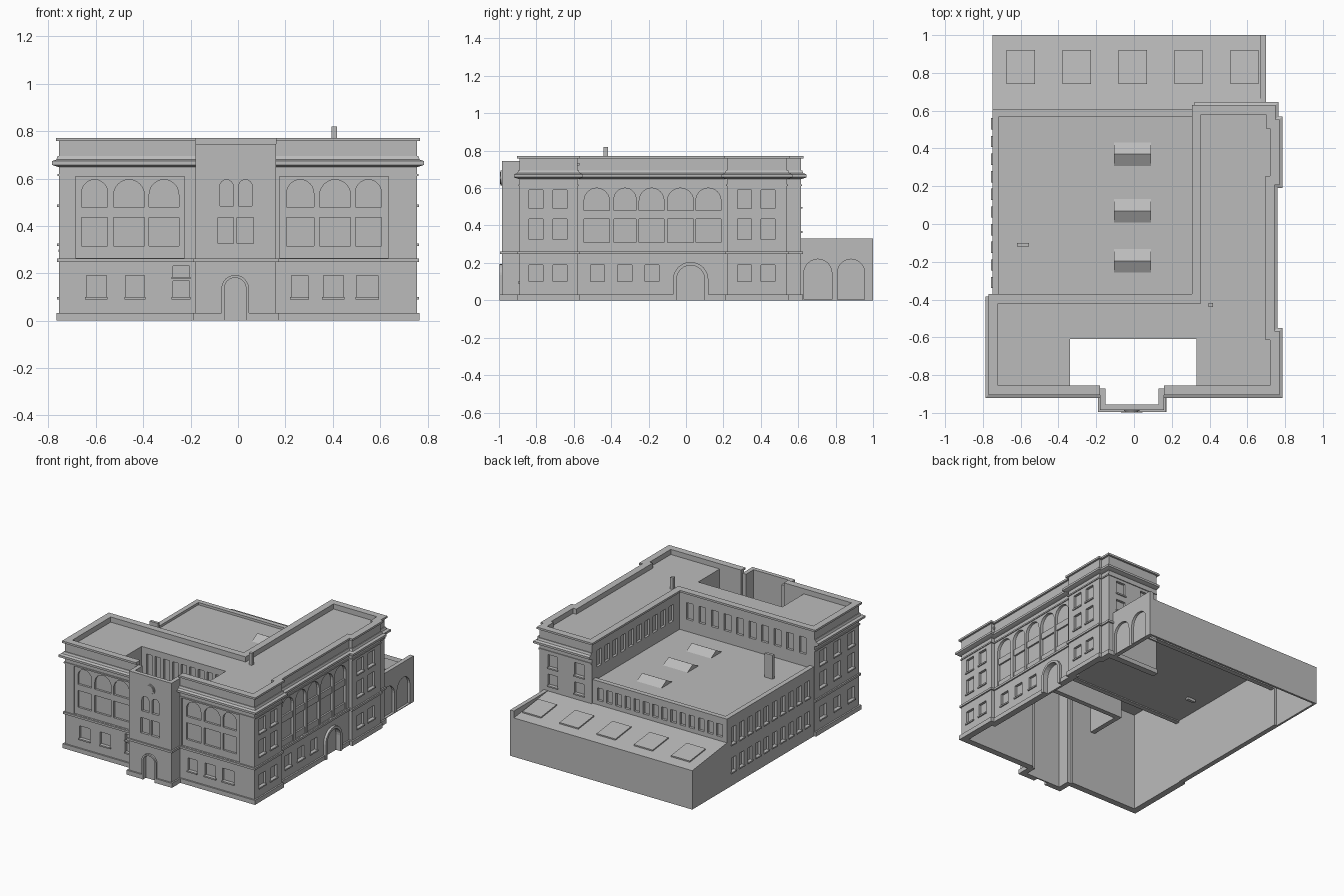
import bpy, bmesh, math
from mathutils import Vector

if "Cube" in bpy.data.objects:
    bpy.data.objects.remove(bpy.data.objects["Cube"])

stone = bpy.data.materials.new("grey stone")
stone.use_nodes = True
GREY = (0.5, 0.5, 0.5, 1)
stone.diffuse_color = GREY
stone.node_tree.nodes["Principled BSDF"].inputs["Base Color"].default_value = GREY


def finish(name, bm):
    bmesh.ops.recalc_face_normals(bm, faces=bm.faces)
    mesh = bpy.data.meshes.new(name)
    bm.to_mesh(mesh)
    bm.free()
    mesh.materials.append(stone)
    ob = bpy.data.objects.new(name, mesh)
    bpy.context.collection.objects.link(ob)
    return ob


def add_prism(bm, axis, pts, a, b):
    """Extrude a flat outline along an axis from a to b."""
    def place(p, t):
        return {"x": (t, p[0], p[1]), "y": (p[0], t, p[1]), "z": (p[0], p[1], t)}[axis]
    low = [bm.verts.new(place(p, a)) for p in pts]
    high = [bm.verts.new(place(p, b)) for p in pts]
    bm.faces.new(low[::-1])
    bm.faces.new(high)
    for i in range(len(pts)):
        j = (i + 1) % len(pts)
        bm.faces.new((low[i], low[j], high[j], high[i]))


def prism(name, axis, pts, a, b):
    bm = bmesh.new()
    add_prism(bm, axis, pts, a, b)
    return finish(name, bm)


def rect(u0, u1, v0, v1):
    return [(u0, v0), (u1, v0), (u1, v1), (u0, v1)]


def arch(u0, u1, z0, z1, steps=12):
    c, r = (u0 + u1) / 2, (u1 - u0) / 2
    curve = [(c + r * math.cos(math.pi * i / steps), z1 - r + r * math.sin(math.pi * i / steps))
             for i in range(steps + 1)]
    return [(u0, z0), (u1, z0)] + curve


def band(name, path, profile):
    """Sweep a profile of (outward offset, height) along a mitred plan path."""
    pts = [Vector(p) for p in path]
    normals = []
    for p, q in zip(pts, pts[1:]):
        d = (q - p).normalized()
        normals.append(Vector((d.y, -d.x)))
    bm = bmesh.new()
    rings = []
    for i, p in enumerate(pts):
        n1, n2 = normals[max(i - 1, 0)], normals[min(i, len(normals) - 1)]
        m = (n1 + n2) / (1 + n1.dot(n2))
        rings.append([bm.verts.new((p.x + m.x * o, p.y + m.y * o, z)) for o, z in profile])
    k = len(profile)
    for r, s in zip(rings, rings[1:]):
        for i in range(k):
            j = (i + 1) % k
            bm.faces.new((r[i], r[j], s[j], s[i]))
    bm.faces.new(rings[0][::-1])
    bm.faces.new(rings[-1])
    return finish(name, bm)


panel_cuts, window_cuts, sills = bmesh.new(), bmesh.new(), bmesh.new()


def cut(axis, face, out, outline, depth=0.02, bm=window_cuts):
    add_prism(bm, axis, outline, face + out * 0.025, face - out * depth)


def windows(axis, face, out, spans, z0, z1, sill=False, arched=False, depth=0.018):
    for u0, u1 in spans:
        cut(axis, face, out, (arch if arched else rect)(u0, u1, z0, z1), depth)
        if sill:
            add_prism(sills, axis, rect(u0 - 0.005, u1 + 0.005, z0 - 0.01, z0),
                      face - out * 0.005, face + out * 0.008)


def row(start, stop, count, width):
    step = (stop - start) / (count - 1)
    return [(start + step * i - width / 2, start + step * i + width / 2) for i in range(count)]


def slab(z0, z1, out=0.0, back=-0.035):
    return [(out, z0), (out, z1), (back, z1), (back, z0)]


# Plan paths, counter-clockwise with the outside on the right hand
LEFT = [(-0.755, -0.385), (-0.755, -0.89), (-0.18, -0.89)]
TOWER = [(-0.18, -0.87), (-0.18, -0.985), (0.16, -0.985), (0.16, -0.87)]
RIGHT = [(0.16, -0.89), (0.755, -0.89), (0.755, -0.58), (0.73, -0.58), (0.73, 0.22),
         (0.755, 0.22), (0.755, 0.54), (0.735, 0.54), (0.735, 0.615), (0.32, 0.615)]
INNER = [(0.32, 0.615), (0.32, -0.385), (-0.755, -0.385)]
COURT = [(-0.34, -0.86), (-0.34, -0.61), (0.33, -0.61), (0.33, -0.86)]

# Walls
walls = [band("left_outer_wall", LEFT, slab(0, 0.765)),
         band("tower_wall", TOWER, slab(0, 0.745, back=-0.03)),
         band("right_outer_wall", RIGHT, slab(0, 0.765)),
         band("inner_wall", INNER, slab(0.46, 0.765)),
         band("courtyard_wall", COURT, slab(0.45, 0.73)),
         band("annex_side_wall", [(-0.75, 0.605), (-0.75, -0.385)], slab(0, 0.5)),
         band("annex_back_wall", [(0.32, 0.605), (-0.75, 0.605)], slab(0.28, 0.5)),
         prism("low_right_wall", "x", rect(0.61, 1.0, 0, 0.33), 0.67, 0.70)]

# Mouldings
cornice = [(-0.01, 0.645), (0.015, 0.652), (0.03, 0.658), (0.03, 0.673),
           (0.012, 0.68), (0.006, 0.695), (-0.01, 0.695)]
for side, path in (("left", LEFT), ("right", RIGHT)):
    band(side + "_cornice", path, cornice)
    band(side + "_architrave", path, slab(0.61, 0.62, 0.006, -0.01))
trim = []
for side, path in (("left", LEFT), ("tower", TOWER), ("right", RIGHT)):
    band(side + "_belt_course", path, slab(0.247, 0.262, 0.01, -0.005))
    trim.append(band(side + "_plinth", path, slab(0, 0.032, 0.011, -0.005)))
band("parapet_cap", RIGHT + INNER[1:] + LEFT[1:], slab(0.758, 0.772, 0.014, -0.035))

# Front wings
for frame, spans in (((-0.685, -0.225), ((-0.66, -0.55), (-0.525, -0.395), (-0.375, -0.25))),
                     ((0.175, 0.635), ((0.205, 0.32), (0.345, 0.475), (0.495, 0.605)))):
    cut("y", -0.89, -1, rect(*frame, 0.264, 0.608), 0.01, panel_cuts)
    windows("y", -0.89, -1, spans, 0.315, 0.435, depth=0.025)
    windows("y", -0.89, -1, spans, 0.48, 0.595, arched=True, depth=0.025)
windows("y", -0.89, -1, ((-0.64, -0.555), (-0.475, -0.395), (0.225, 0.295),
                         (0.36, 0.445), (0.5, 0.59)), 0.1, 0.19, True)
windows("y", -0.89, -1, [(-0.275, -0.205)], 0.1, 0.167, True)
windows("y", -0.89, -1, [(-0.275, -0.205)], 0.185, 0.23, True)

# Tower front: door, windows and roundel
windows("y", -0.985, -1, ((-0.085, -0.02), (-0.005, 0.065)), 0.325, 0.435)
windows("y", -0.985, -1, ((-0.077, -0.02), (0.003, 0.06)), 0.485, 0.595, arched=True)
trim.append(prism("front_door_surround", "y", arch(-0.07, 0.046, 0, 0.193), -0.998, -0.975))
cut("y", -0.985, -1, arch(-0.058, 0.034, -0.01, 0.181), 0.02)
for name, radius, depth in (("roundel_rim", 0.04, 0.006), ("roundel_face", 0.032, 0.01)):
    circle = [(-0.012 + radius * math.cos(math.tau * i / 32), 0.655 + radius * math.sin(math.tau * i / 32))
              for i in range(32)]
    prism(name, "y", circle, -0.985 - depth, -0.98)

# Right side: arched hall windows, pavilions, side entrance
hall = ((-0.545, -0.41), (-0.385, -0.267), (-0.25, -0.118), (-0.1, 0.04), (0.053, 0.187))
windows("x", 0.73, 1, hall, 0.264, 0.6, arched=True, depth=0.02)
for u0, u1 in hall:
    for z0, z1 in ((0.435, 0.48), (0.262, 0.308)):
        prism("hall_spandrel", "x", rect(u0, u1, z0, z1), 0.705, 0.722)
windows("x", 0.73, 1, ((-0.51, -0.435), (-0.365, -0.29), (-0.22, -0.145)), 0.1, 0.19, True)
pavilion = ((-0.84, -0.765), (-0.71, -0.635), (0.275, 0.35), (0.4, 0.475))
for z0, z1 in ((0.1, 0.19), (0.325, 0.435), (0.49, 0.59)):
    windows("x", 0.755, 1, pavilion, z0, z1, True)
    windows("x", -0.755, -1, row(-0.8, -0.48, 3, 0.075), z0, z1, True)
trim.append(prism("side_door_surround", "x", arch(-0.07, 0.12, 0, 0.205), 0.72, 0.748))
cut("x", 0.73, 1, arch(-0.05, 0.1, -0.01, 0.187), 0.02)
windows("x", 0.70, 1, ((0.63, 0.78), (0.81, 0.955)), 0.005, 0.22, arched=True)

# Rear and upper windows
for z0, z1 in ((0.37, 0.45), (0.5, 0.59)):
    windows("y", 0.615, 1, row(0.42, 0.63, 2, 0.075), z0, z1, True)
windows("y", -0.385, 1, row(-0.66, 0.24, 10, 0.055), 0.57, 0.69)
windows("x", 0.32, -1, row(-0.29, 0.53, 10, 0.055), 0.57, 0.69)
windows("y", -0.61, -1, row(-0.28, 0.27, 9, 0.045), 0.5, 0.69)
windows("y", 0.605, 1, row(-0.69, 0.26, 14, 0.045), 0.36, 0.45)
for z0, z1 in ((0.1, 0.2), (0.3, 0.42)):
    windows("x", -0.75, -1, row(-0.31, 0.53, 10, 0.05), z0, z1, True)

# Apply the openings
cutters = [finish("panel_cutter", panel_cuts), finish("window_cutter", window_cuts)]
finish("window_sills", sills)
for c in cutters:
    c.hide_render = True
for wall in walls + trim:
    for c in cutters:
        mod = wall.modifiers.new("openings", "BOOLEAN")
        mod.operation, mod.solver, mod.object = "DIFFERENCE", "EXACT", c
    bpy.context.view_layer.objects.active = wall
    for mod in list(wall.modifiers):
        bpy.ops.object.modifier_apply(modifier=mod.name)
for c in cutters:
    bpy.data.objects.remove(c)

# Main roof around the open court
prism("main_roof", "z", [(-0.74, -0.87), (-0.34, -0.87), (-0.34, -0.61), (0.33, -0.61), (0.33, -0.87),
                         (0.74, -0.87), (0.74, -0.57), (0.72, -0.57), (0.72, 0.6), (0.33, 0.6),
                         (0.33, -0.4), (-0.74, -0.4)], 0.72, 0.735)
prism("main_chimney", "z", rect(0.395, 0.418, -0.44, -0.417), 0.73, 0.82)

# Annex roof with gabled skylights and chimney
prism("annex_roof", "z", rect(-0.74, 0.33, -0.4, 0.595), 0.468, 0.483)
for y in (-0.195, 0.07, 0.37):
    prism("annex_skylight", "x", [(y - 0.068, 0.48), (y + 0.068, 0.48), (y, 0.518)], -0.105, 0.09)
prism("annex_chimney", "z", rect(-0.62, -0.555, -0.12, -0.1), 0.45, 0.655)

# Low rear range with sloping roof
prism("rear_roof", "x", [(0.6, 0.315), (1, 0.265), (1, 0.28), (0.6, 0.33)], -0.75, 0.68)
prism("rear_left_wall", "x", [(0.6, 0), (1, 0), (1, 0.275), (0.6, 0.325)], -0.75, -0.735)
prism("rear_wall", "y", rect(-0.75, 0.7, 0, 0.28), 0.985, 1.0)
for u0, u1 in row(-0.6, 0.585, 5, 0.15):
    prism("rear_skylight", "x", [(0.74, 0.31), (0.92, 0.288), (0.92, 0.299), (0.74, 0.321)], u0, u1)
